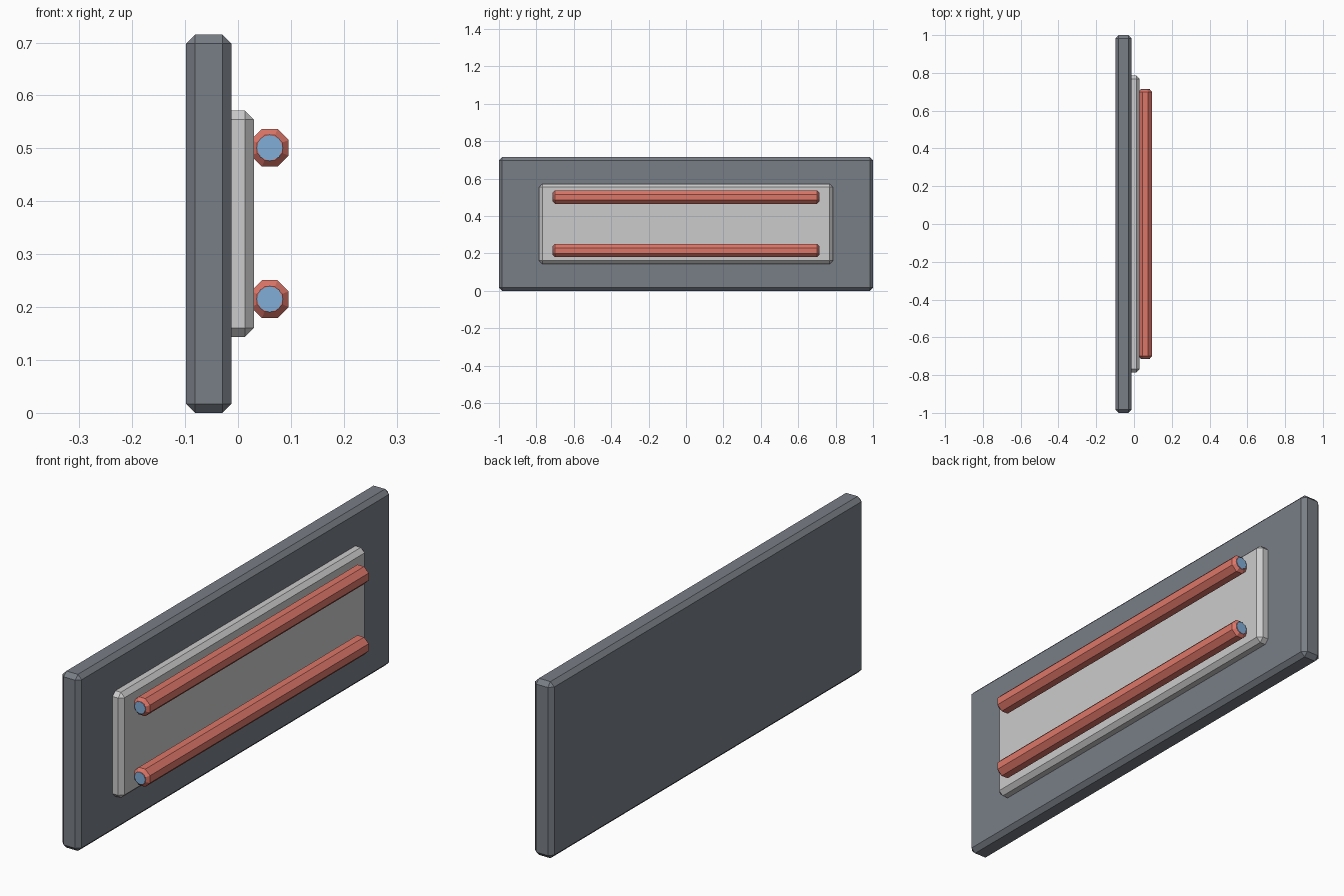
import bpy, bmesh, math
from mathutils import Matrix

if "Cube" in bpy.data.objects:
    bpy.data.objects.remove(bpy.data.objects["Cube"])


def colour(name, rgb):
    m = bpy.data.materials.new(name)
    m.diffuse_color = (*rgb, 1)
    m.use_nodes = True
    m.node_tree.nodes["Principled BSDF"].inputs["Base Color"].default_value = m.diffuse_color
    return m


def finish(bm, name, mat=None):
    me = bpy.data.meshes.new(name)
    bm.to_mesh(me)
    bm.free()
    ob = bpy.data.objects.new(name, me)
    bpy.context.collection.objects.link(ob)
    if mat:
        me.materials.append(mat)
    return ob


def slab(name, size, loc, chamfer, mat=None):
    bm = bmesh.new()
    bmesh.ops.create_cube(bm, size=1, matrix=Matrix.Translation(loc) @ Matrix.Diagonal((*size, 1)))
    bmesh.ops.bevel(bm, geom=bm.edges[:], offset=chamfer, segments=1, affect='EDGES')
    return finish(bm, name, mat)


def tube(name, r, length, loc, turn, chamfer, mat):
    # eight-sided bar lying along y, with chamfered ends
    bm = bmesh.new()
    rot = Matrix.Rotation(math.pi / 2, 4, 'X') @ Matrix.Rotation(turn, 4, 'Z')
    bmesh.ops.create_cone(bm, cap_ends=True, segments=8, radius1=r, radius2=r,
                          depth=length, matrix=Matrix.Translation(loc) @ rot)
    if chamfer:
        rims = [e for e in bm.edges if any(len(f.verts) == 8 for f in e.link_faces)]
        bmesh.ops.bevel(bm, geom=rims, offset=chamfer, segments=1, affect='EDGES')
    return finish(bm, name, mat)


dark = colour("dark_grey", (0.19, 0.21, 0.24))
red = colour("red", (0.72, 0.18, 0.14))
blue = colour("blue", (0.22, 0.42, 0.68))

# Backing board and raised inner plate
slab("back_board", (0.086, 2.0, 0.715), (-0.055, 0, 0.3575), 0.0172, dark)
slab("inner_plate", (0.06, 1.57, 0.428), (0, 0, 0.3575), 0.0172)

# Two bars with end discs
for label, z in (("lower", 0.215), ("upper", 0.501)):
    tube(label + "_bar", 0.0387, 1.424, (0.06, 0, z), math.pi / 8, 0.012, red)
    for side, s in (("front", -1), ("back", 1)):
        tube(f"{label}_{side}_end_disc", 0.025, 0.01, (0.06, s * 0.7085, z), 0, 0, blue)
